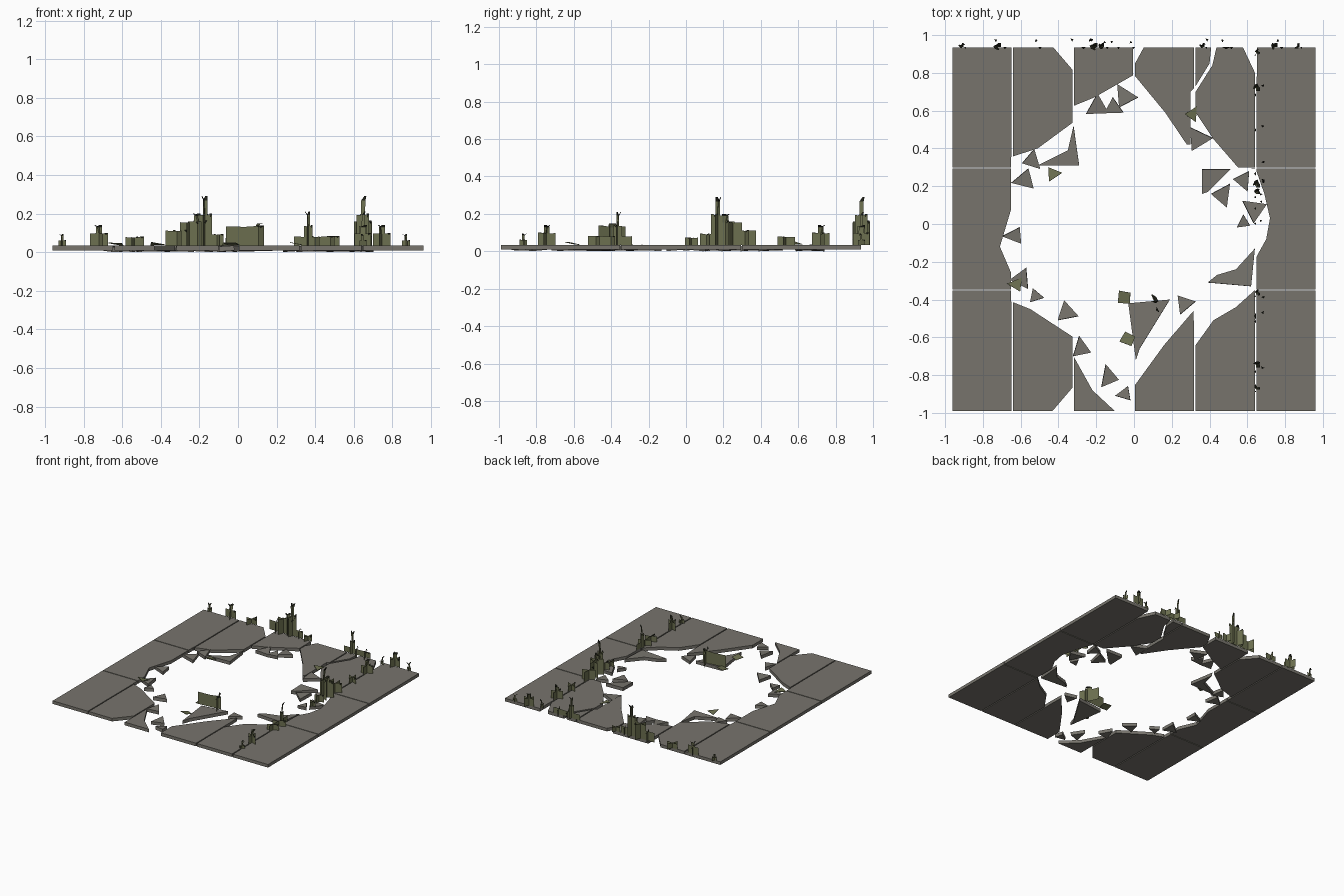
import bpy, bmesh, math, random
from mathutils import Matrix, Vector

if "Cube" in bpy.data.objects:
    bpy.data.objects.remove(bpy.data.objects["Cube"])

random.seed(4)
Z0, Z1 = 0.010, 0.035          # underside and top of the paving


def material(name, rgb):
    m = bpy.data.materials.new(name)
    m.diffuse_color = (*rgb, 1)
    m.use_nodes = True
    m.node_tree.nodes["Principled BSDF"].inputs["Base Color"].default_value = m.diffuse_color
    return m


STONE = material("grey stone", (0.185, 0.175, 0.152))
GRASS = material("olive grass", (0.15, 0.16, 0.08))
DARK = material("dark grass tip", (0.012, 0.013, 0.008))


def finish(name, bm, mats):
    me = bpy.data.meshes.new(name)
    bm.to_mesh(me)
    bm.free()
    for m in mats:
        me.materials.append(m)
    ob = bpy.data.objects.new(name, me)
    bpy.context.collection.objects.link(ob)
    return ob


def slab(name, pts, z0=Z0, z1=Z1, tilt=0.0, mat=STONE):
    """Prism from an outline in hundredths, optionally tipped a little."""
    bm = bmesh.new()
    base = bm.faces.new([bm.verts.new((x / 100, y / 100, z0)) for x, y in pts])
    up = bmesh.ops.extrude_face_region(bm, geom=[base])["geom"]
    bmesh.ops.translate(bm, vec=(0, 0, z1 - z0),
                        verts=[g for g in up if isinstance(g, bmesh.types.BMVert)])
    if tilt:
        mid = sum((v.co for v in bm.verts), Vector()) / len(bm.verts)
        axis = Vector((random.uniform(-1, 1), random.uniform(-1, 1), 0)).normalized()
        bmesh.ops.rotate(bm, cent=mid, matrix=Matrix.Rotation(tilt, 3, axis), verts=bm.verts)
        for v in bm.verts:
            v.co.z = max(v.co.z, 0)
    bmesh.ops.recalc_face_normals(bm, faces=bm.faces)
    return finish(name, bm, [mat])


# the blasted hole, then the chipped corners and the crack
hole = [(-65, 8), (-65, 35.5), (-51, 40), (-32, 54), (-32, 62.5), (-21, 67), (0, 79), (16.5, 59),
        (28, 42), (30, 42), (30, 70), (32, 72), (32, 60), (42, 45), (55, 30), (64.5, 29), (69, 16),
        (72, 3), (70, -8), (65, -17), (64, -35), (54, -44), (42, -51), (32, -65), (31.5, -46),
        (16, -64), (0, -86), (0, -101), (-8, -101), (-22, -88), (-32, -70), (-32, -60), (-55, -45),
        (-65, -41), (-65, -26), (-71, -12)]
chips = [[(-44, 95), (-32, 95), (-32, 81)], [(-44, -100), (-32, -100), (-32, -86)],
         [(0, 95), (6, 95), (0, 84)], [(57, 95), (65, 95), (65, 78)],
         [(41, 95), (44, 95), (41.5, 84), (32, 69), (32, 72), (40, 85)]]
cutters = [slab("cutter", c, -1, 1) for c in [hole] + chips]

# paving grid, six by three, each tile cut by the hole and chips
xs = [-96.5 + 193 / 6 * i for i in range(7)]
ys = [-99.3, -35, 29.7, 93.8]
for i in range(6):
    for j in range(3):
        x0, x1, y0, y1 = xs[i] + .4, xs[i + 1] - .4, ys[j] + .3, ys[j + 1] - .3
        ob = slab(f"paving_tile_{i}_{j}", [(x0, y0), (x1, y0), (x1, y1), (x0, y1)])
        for c in cutters:
            mod = ob.modifiers.new("cut", 'BOOLEAN')
            mod.operation, mod.solver, mod.object = 'DIFFERENCE', 'EXACT', c
        bpy.context.view_layer.update()
        me = bpy.data.meshes.new_from_object(ob.evaluated_get(bpy.context.evaluated_depsgraph_get()))
        ob.modifiers.clear()
        ob.data = me
        if not me.polygons:
            bpy.data.objects.remove(ob)
for c in cutters:
    bpy.data.objects.remove(c)

# large loose pieces
big = [[(-32, 52), (-29, 31), (-51, 31), (-35, 39)], [(-3, -42), (19, -40), (3, -66), (1, -72)],
       [(64, -13), (62, -33), (39, -31), (44, -27), (54, -24)], [(36, 29), (51, 29), (39, 17), (36, 16)]]
for i, pts in enumerate(big):
    slab(f"large_rubble_{i}", pts, 0.005, 0.031, 0.03)


def ragged(x, y, r, n):
    """Irregular n-sided outline around a point."""
    a = random.uniform(0, math.tau)
    return [(x + r * random.uniform(.8, 1.2) * math.cos(a + math.tau * k / n),
             y + r * random.uniform(.8, 1.2) * math.sin(a + math.tau * k / n)) for k in range(n)]


# small rubble
small = [(-54, 34), (-58, 23), (-63, -6), (-60, -29), (-52, -38), (-36, -47), (-28, -66), (-13, -81),
         (-5, -90), (27, -42), (58, 23), (47, 15), (58, 1), (64, 8), (-19, 62), (-11, 61), (-5, 67), (34, 45)]
for i, (x, y) in enumerate(small):
    slab(f"small_rubble_{i}", ragged(x, y, random.uniform(4.5, 7), 3), 0.005, 0.031, 0.08)

# moss scraps lying on the rubble
for i, (x, y, n) in enumerate([(-43, 27, 3), (-62, -32, 3), (31, 58, 3), (-5, -39, 4), (-3, -61, 4)]):
    slab(f"moss_scrap_{i}", ragged(x, y, 4.5, n), 0.041, 0.044, 0.2, GRASS)


def card(bm, x, y, ang, w, body, peak):
    """Upright ragged grass card: body plate, stalk, dark folded tips."""
    rot = Matrix.Rotation(math.radians(ang), 3, 'Z')

    def face(pts, mat):
        f = bm.faces.new([bm.verts.new(rot @ Vector((u, d, 0)) + Vector((x, y, z))) for u, d, z in pts])
        f.material_index = mat
    face([(-w, 0, Z1), (w, 0, Z1), (w, 0, body), (0, 0, body * .95), (-w, 0, body * .97)], 0)
    face([(w, 0, body), (w * .6, 0, body), (w * .8, -.012, body * .9)], 1)
    if peak:
        s, m = min(.022, w / 3), body + (peak - body) * .75
        face([(-s, 0, body * .93), (s, 0, body * .93), (s, .006, m), (-s, .006, m)], 0)
        face([(-s, .006, m), (s, .006, m), (s, .02, peak), (0, .02, peak)], 1)


# tufts of one strip: place, half width, body height, stalk height
strip = [(-.91, .02, .062, .095), (-.72, .046, .1, .14), (-.535, .047, .08, 0), (-.315, .06, .115, 0),
         (-.25, .05, .16, 0), (-.21, .05, .165, .2), (-.17, .035, .2, .29), (-.11, .035, .095, 0),
         (-.03, .035, .075, 0), (.4, .11, .083, 0), (.365, .022, .14, .21), (.48, .045, .083, 0),
         (.745, .046, .1, .14), (.87, .02, .062, .095)]
# the strip grows along the back edge and, turned a quarter, along the right seam
for name, loc, turn in (("back_grass", (0, .937, 0), 0), ("right_grass", (.647, 0, 0), -math.pi / 2)):
    bm = bmesh.new()
    for i, (x, w, body, peak) in enumerate(strip):
        card(bm, x, 0, 0, w, body, peak)
        card(bm, x, 0, (70, 115)[i % 2], min(w, .05), body, peak)
    ob = finish(name, bm, [GRASS, DARK])
    ob.location, ob.rotation_euler.z = loc, turn

# lone tuft on the front rubble
bm = bmesh.new()
card(bm, .035, -.415, 5, .098, .138, 0)
card(bm, .1, -.395, -65, .08, .138, .15)
finish("front_tuft", bm, [GRASS, DARK])
